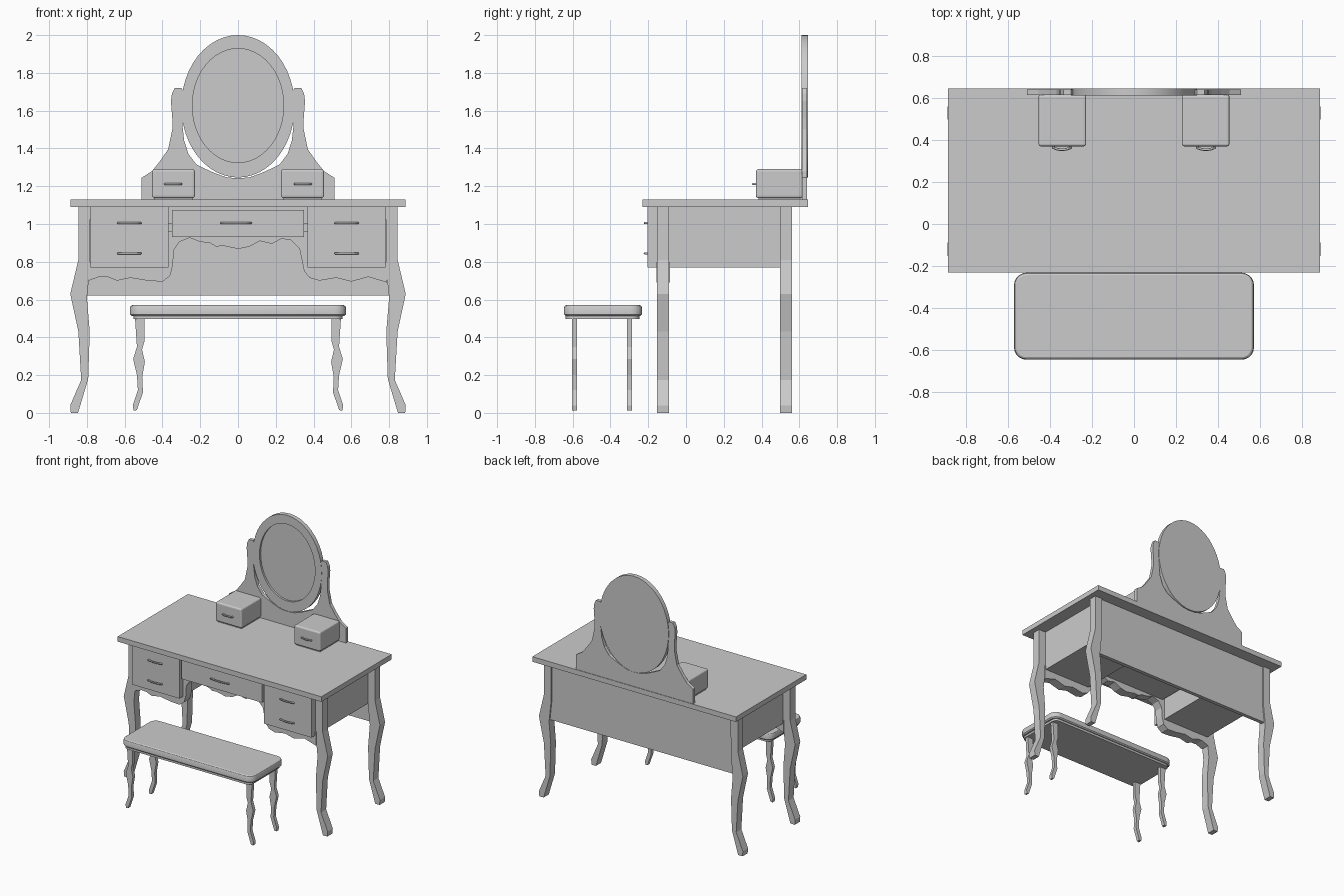
import bpy, bmesh, math

if "Cube" in bpy.data.objects:
    bpy.data.objects.remove(bpy.data.objects["Cube"])


def make(name, bm, bevel=0.0, segs=3):
    bmesh.ops.recalc_face_normals(bm, faces=bm.faces)
    me = bpy.data.meshes.new(name)
    bm.to_mesh(me)
    bm.free()
    ob = bpy.data.objects.new(name, me)
    bpy.context.collection.objects.link(ob)
    if bevel:
        m = ob.modifiers.new("bevel", 'BEVEL')
        m.width, m.segments = bevel, segs
    return ob


def box(name, x0, x1, y0, y1, z0, z1, bevel=0.0):
    bm = bmesh.new()
    bmesh.ops.create_cube(bm, size=1)
    for v in bm.verts:
        v.co = (x0 + (v.co.x + .5) * (x1 - x0), y0 + (v.co.y + .5) * (y1 - y0),
                z0 + (v.co.z + .5) * (z1 - z0))
    return make(name, bm, bevel)


def prism(name, pts, y0, y1):
    """Outline in x/z, extruded along y."""
    bm = bmesh.new()
    a = [bm.verts.new((x, y0, z)) for x, z in pts]
    b = [bm.verts.new((x, y1, z)) for x, z in pts]
    bm.faces.new(a)
    bm.faces.new(b)
    for i in range(len(pts)):
        j = (i + 1) % len(pts)
        bm.faces.new((a[i], a[j], b[j], b[i]))
    return make(name, bm)


def slab(name, hx, y0, y1, levels, r):
    """Rounded rectangle stacked through (z, inset) levels."""
    bm = bmesh.new()
    rings = []
    for z, d in levels:
        ring = []
        for k, (cx, cy) in enumerate([(hx - r, y1 - r), (r - hx, y1 - r),
                                      (r - hx, y0 + r), (hx - r, y0 + r)]):
            for i in range(6):
                t = math.radians(90 * k + 18 * i)
                ring.append(bm.verts.new((cx + (r - d) * math.cos(t),
                                          cy + (r - d) * math.sin(t), z)))
        rings.append(ring)
    bm.faces.new(rings[0])
    bm.faces.new(rings[-1])
    n = len(rings[0])
    for a, b in zip(rings, rings[1:]):
        for i in range(n):
            bm.faces.new((a[i], a[(i + 1) % n], b[(i + 1) % n], b[i]))
    return make(name, bm)


def handle(name, x, y, z, w):
    """Bowed bar pull on a drawer front."""
    cu = bpy.data.curves.new(name, 'CURVE')
    cu.dimensions = '3D'
    cu.bevel_depth, cu.bevel_resolution, cu.use_fill_caps = .006, 1, True
    pts = [(-.8, .003), (-.95, -.008), (-.6, -.012), (-.3, -.015), (.3, -.015),
           (.6, -.012), (.95, -.008), (.8, .003)]
    sp = cu.splines.new('POLY')
    sp.points.add(len(pts) - 1)
    for p, (u, d) in zip(sp.points, pts):
        p.co = (x + u * w / 2, y + d, z, 1)
    ob = bpy.data.objects.new(name, cu)
    bpy.context.collection.objects.link(ob)


def mirrored(pts, s):
    return [(x * s, z) for x, z in pts]


# Table top and back panel
box("table_top", -.887, .887, -.23, .645, 1.09, 1.13)
box("back_panel", -.80, .80, .52, .55, .622, 1.09)

# Drawers
for s, side in ((-1, "left"), (1, "right")):
    x0, x1 = sorted((s * .368, s * .782))
    for z0, lvl in ((.77, "lower"), (.93, "upper")):
        box(f"{side}_{lvl}_drawer", x0, x1, -.203, .52, z0, z0 + .16)
        handle(f"{side}_{lvl}_handle", s * .575, -.203, z0 + .075, .125)
box("centre_drawer", -.35, .35, -.203, .52, .93, 1.075)
box("drawer_rail", -.37, .37, -.15, .52, 1.0, 1.09)
handle("centre_handle", -.01, -.203, 1.005, .165)

# Wavy apron under the drawers
wave = [(-.79, .70), (-.73, .722), (-.69, .72), (-.64, .70), (-.57, .715), (-.48, .70),
        (-.40, .695), (-.36, .725), (-.345, .78), (-.34, .86), (-.31, .905), (-.255, .927),
        (-.20, .905), (-.15, .90), (-.115, .88), (-.08, .885), (0, .868), (.06, .88),
        (.115, .91), (.18, .895), (.23, .922), (.28, .915), (.325, .87), (.34, .80),
        (.35, .75), (.38, .715), (.43, .70), (.52, .715), (.60, .695), (.69, .72),
        (.79, .69)]
prism("apron", wave + [(.79, .80), (.40, .80), (.38, .96), (-.38, .96), (-.40, .80),
                       (-.79, .80)], -.157, -.086)

# Table legs
leg = [(.782, 1.09), (.783, .77), (.80, .61), (.785, .43), (.793, .18), (.82, .09),
       (.847, 0), (.885, 0), (.888, .04), (.83, .175), (.845, .43), (.888, .63),
       (.845, .81), (.845, 1.09)]
# Bench legs
bench_leg = [(.495, .50), (.495, .38), (.508, .335), (.493, .27), (.507, .19), (.503, .11),
             (.535, .015), (.553, .012), (.557, .04), (.53, .12), (.535, .20), (.555, .285),
             (.535, .35), (.545, .50)]
for s, side in ((-1, "left"), (1, "right")):
    for y, pos in ((-.153, "front"), (.497, "back")):
        prism(f"{pos}_{side}_leg", mirrored(leg, s), y, y + .064)
    for y, pos in ((-.603, "front"), (-.313, "back")):
        prism(f"bench_{pos}_{side}_leg", mirrored(bench_leg, s), y, y + .027)

# Bench board and cushion
slab("bench_board", .553, -.637, -.247, [(.497, 0), (.516, 0)], .04)
slab("bench_seat", .572, -.647, -.232, [(.514, .008), (.522, 0), (.556, 0), (.565, .004),
                                        (.57, .012)], .06)

# Mirror stand: one plate with two arms
arm = [(.51, 1.13), (.51, 1.245), (.455, 1.28), (.415, 1.33), (.37, 1.395), (.348, 1.50),
       (.348, 1.56), (.355, 1.65), (.35, 1.69), (.335, 1.72), (.30, 1.72), (.28, 1.69),
       (.28, 1.56), (.295, 1.53), (.285, 1.44), (.262, 1.37), (.22, 1.315), (.18, 1.295),
       (.12, 1.268), (.06, 1.247), (0, 1.242)]
prism("mirror_stand", arm + mirrored(arm[-2::-1], -1), .614, .641)

# Oval mirror: frame front, recessed glass, closed back
bm = bmesh.new()
N = 48
loops = []
for rx, rz, cz, y in ((.242, .302, 1.627, .628), (.242, .302, 1.627, .612),
                      (.30, .377, 1.623, .612), (.30, .377, 1.623, .646)):
    loops.append([bm.verts.new((rx * math.cos(2 * math.pi * i / N), y,
                                cz + rz * math.sin(2 * math.pi * i / N))) for i in range(N)])
bm.faces.new(loops[0])
bm.faces.new(loops[-1])
for a, b in zip(loops, loops[1:]):
    for i in range(N):
        bm.faces.new((a[i], a[(i + 1) % N], b[(i + 1) % N], b[i]))
make("oval_mirror", bm)

# Small drawer boxes on the top
for s, side in ((-1, "left"), (1, "right")):
    x0, x1 = sorted((s * .228, s * .455))
    box(f"{side}_trinket_box", x0, x1, .37, .618, 1.138, 1.29, .012)
    box(f"{side}_trinket_base", x0 + .01, x1 - .01, .385, .615, 1.128, 1.145)
    handle(f"{side}_trinket_handle", s * .343, .37, 1.212, .09)

for ob in bpy.context.collection.objects:
    if ob.type == 'MESH' and ob.name in ("oval_mirror", "bench_seat", "bench_board"):
        bpy.ops.object.select_all(action='DESELECT')
        ob.select_set(True)
        bpy.context.view_layer.objects.active = ob
        bpy.ops.object.shade_smooth_by_angle(angle=math.radians(30))
